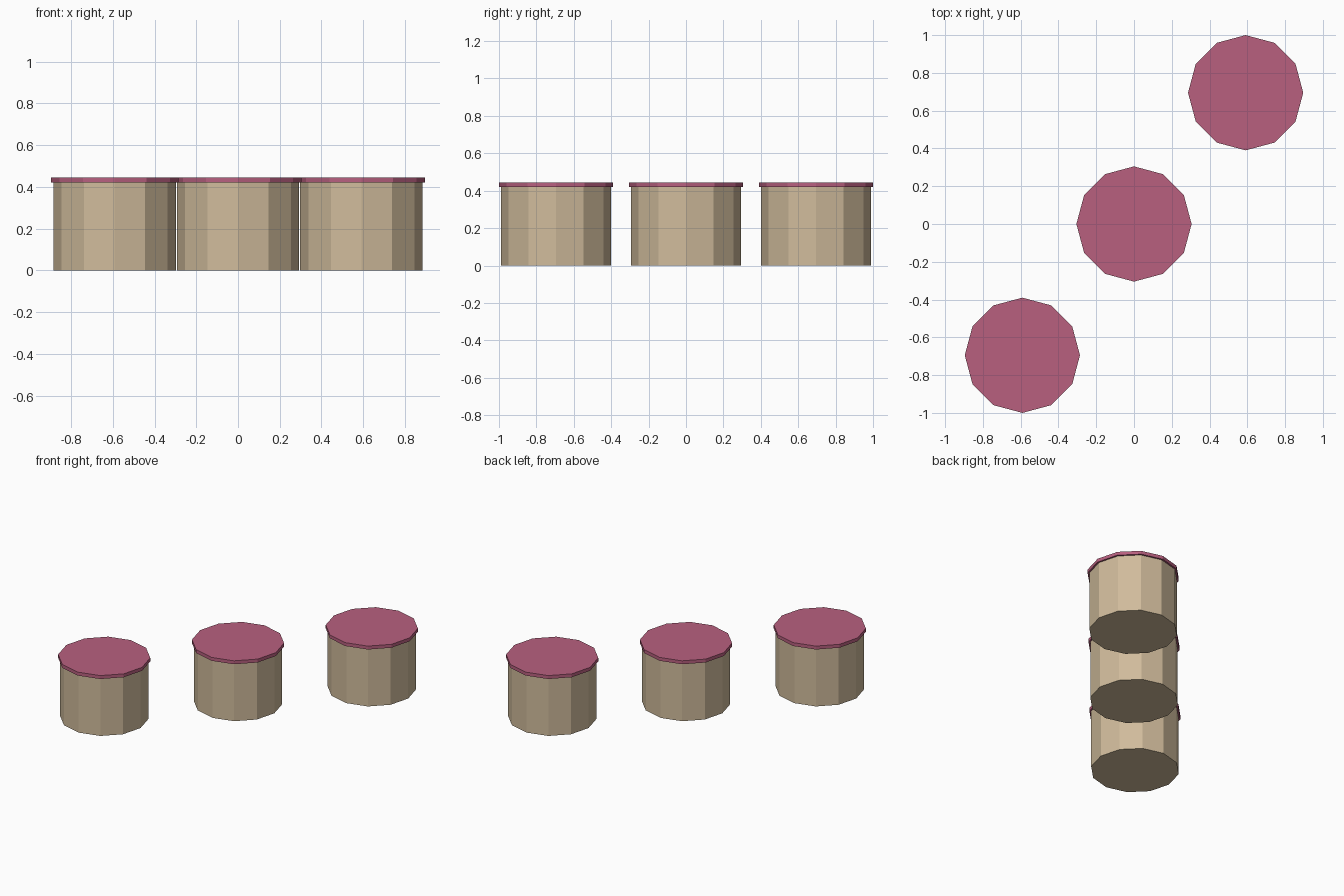
import bpy

cube = bpy.data.objects.get("Cube")
if cube:
    bpy.data.objects.remove(cube, do_unlink=True)


def make_material(name, color):
    mat = bpy.data.materials.new(name)
    mat.use_nodes = True
    mat.diffuse_color = color
    mat.node_tree.nodes["Principled BSDF"].inputs["Base Color"].default_value = color
    return mat


tan = make_material("warm tan", (0.63, 0.50, 0.33, 1))
rose = make_material("dusty rose", (0.48, 0.117, 0.212, 1))


def drum(name, x, y, radius, bottom, top, mat):
    """Flat-shaded twelve-sided cylinder with corners on the axes."""
    bpy.ops.mesh.primitive_cylinder_add(
        vertices=12, radius=radius, depth=top - bottom,
        location=(x, y, (bottom + top) / 2))
    obj = bpy.context.object
    obj.name = name
    obj.data.materials.append(mat)


# Three round stools in a diagonal row, each a body with an overhanging seat
for label, step in (("front", -1), ("middle", 0), ("back", 1)):
    x, y = 0.591 * step, 0.695 * step
    drum(label + "_stool_body", x, y, 0.293, 0, 0.42, tan)
    drum(label + "_stool_seat", x, y, 0.305, 0.42, 0.445, rose)
